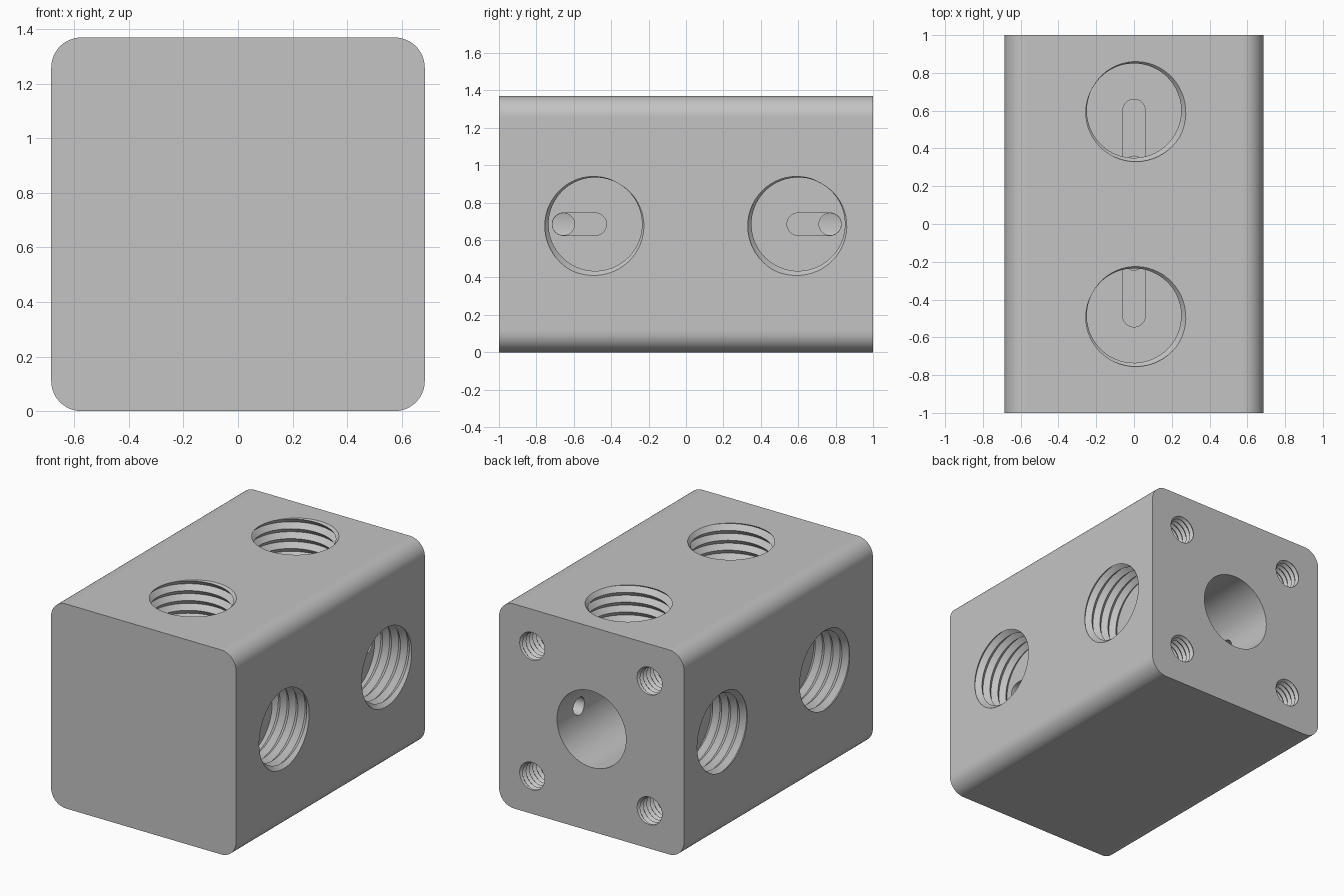
import bpy
import bmesh
from math import pi, cos, sin, ceil, radians
from mathutils import Matrix

if "Cube" in bpy.data.objects:
    bpy.data.objects.remove(bpy.data.objects["Cube"], do_unlink=True)

SIZE, LENGTH, CORNER = 1.37, 2.0, 0.11
MID = SIZE / 2
PORT_DEPTH, PORT_R, DRILL_R = 0.27, 0.25, 0.06
FRONT_PORT, BACK_PORT = -0.485, 0.6
OVER = 0.02

# frames whose local z points out of each machined side
FACING = {
    "top": lambda y: Matrix.Translation((0, y, SIZE)),
    "left": lambda y: Matrix.Translation((MID, y, MID)) @ Matrix.Rotation(pi / 2, 4, "Y"),
    "right": lambda y: Matrix.Translation((-MID, y, MID)) @ Matrix.Rotation(-pi / 2, 4, "Y"),
}


def back_frame(x, z):
    return Matrix.Translation((x, LENGTH / 2, z)) @ Matrix.Rotation(-pi / 2, 4, "X")


def make_object(name, bm):
    bmesh.ops.recalc_face_normals(bm, faces=bm.faces)
    mesh = bpy.data.meshes.new(name)
    bm.to_mesh(mesh)
    bm.free()
    obj = bpy.data.objects.new(name, mesh)
    bpy.context.collection.objects.link(obj)
    return obj


def ring(bm, radius, y, z, sides):
    return [bm.verts.new((radius * cos(2 * pi * i / sides),
                          y + radius * sin(2 * pi * i / sides), z)) for i in range(sides)]


def slot_cutter(radius, y0, y1, top, bottom, sides=32):
    """Round-ended prism; a plain cylinder when y0 equals y1."""
    bm = bmesh.new()
    for y in {y0, y1}:
        for z in (top, bottom):
            ring(bm, radius, y, z, sides)
    bmesh.ops.convex_hull(bm, input=bm.verts)
    bmesh.ops.dissolve_limit(bm, angle_limit=radians(1), verts=bm.verts, edges=bm.edges)
    return make_object("drill_cutter", bm)


def thread_cutter(minor, major, pitch, depth, sides):
    """Helical V-thread closed by flat ends."""
    bm = bmesh.new()
    turns = ceil(depth / pitch) + 1
    start = -(turns + 0.5) * pitch
    crest, root = [], []
    for i in range((turns + 4) * sides):
        a = 2 * pi * i / sides - pi / 6
        z = start + i * pitch / sides
        crest.append(bm.verts.new((minor * cos(a), minor * sin(a), z)))
        root.append(bm.verts.new((major * cos(a), major * sin(a), z + pitch / 2)))
    for i in range(len(crest) - sides - 1):
        bm.faces.new((crest[i], crest[i + 1], root[i + 1], root[i]))
        bm.faces.new((root[i], root[i + 1], crest[i + 1 + sides], crest[i + sides]))
    for z, direction in ((-depth, -1), (OVER, 1)):
        bmesh.ops.bisect_plane(bm, geom=bm.verts[:] + bm.edges[:] + bm.faces[:],
                               plane_co=(0, 0, z), plane_no=(0, 0, direction),
                               clear_outer=True)
    loose = [v for v in bm.verts if not v.link_faces]
    bmesh.ops.delete(bm, geom=loose, context="VERTS")
    bmesh.ops.edgeloop_fill(bm, edges=[e for e in bm.edges if e.is_boundary])
    return make_object("thread_cutter", bm)


def cut(body, cutter, frame):
    cutter.data.transform(frame)
    mod = body.modifiers.new("cut", "BOOLEAN")
    mod.operation, mod.solver, mod.object = "DIFFERENCE", "EXACT", cutter
    bpy.ops.object.modifier_apply(modifier=mod.name)
    bpy.data.objects.remove(cutter, do_unlink=True)


# block with four rounded long edges
bm = bmesh.new()
bmesh.ops.create_cube(bm, size=1, matrix=Matrix.Translation((0, 0, MID))
                      @ Matrix.Diagonal((SIZE, LENGTH, SIZE, 1)))
long_edges = [e for e in bm.edges if abs(e.verts[0].co.y - e.verts[1].co.y) > 1]
bmesh.ops.bevel(bm, geom=long_edges, offset=CORNER, segments=12, profile=0.5,
                affect="EDGES")
block = make_object("valve_block", bm)
bpy.ops.object.select_all(action="DESELECT")
bpy.context.view_layer.objects.active = block
block.select_set(True)

# blind main bore from the back
cut(block, slot_cutter(0.256, 0, 0, OVER, -1.8, 64), back_frame(0, MID))

# threaded mounting holes in the back corners
for sx in (-1, 1):
    for sz in (-1, 1):
        cut(block, thread_cutter(0.085, 0.1, 0.036, 0.3, 32),
            back_frame(sx * 0.435, MID + sz * 0.435))

# threaded side and top ports, each with a floor slot and a drilling to the bore
SLOT_REACH = {"top": -0.3, "left": 0.17, "right": 0}
for side, frame_at in FACING.items():
    for y, outward in ((FRONT_PORT, -1), (BACK_PORT, 1)):
        frame = frame_at(y)
        reach = SLOT_REACH[side] * outward
        cut(block, thread_cutter(PORT_R, 0.279, 0.066, PORT_DEPTH, 56), frame)
        if reach:
            cut(block, slot_cutter(DRILL_R, 0, reach, 0.005 - PORT_DEPTH,
                                   -PORT_DEPTH - 0.06), frame)
        cut(block, slot_cutter(DRILL_R - 0.001, reach, reach, 0.01 - PORT_DEPTH, -0.55), frame)

# plain grey metal
metal = bpy.data.materials.new("grey_metal")
metal.use_nodes = True
grey = (0.55, 0.55, 0.55, 1)
metal.diffuse_color = grey
metal.node_tree.nodes["Principled BSDF"].inputs["Base Color"].default_value = grey
block.data.materials.clear()
block.data.materials.append(metal)

# smooth curved walls, flat outer faces
bpy.ops.object.shade_smooth_by_angle(angle=radians(30))
for face in block.data.polygons:
    face.material_index = 0
    if face.area > 0.5:
        face.use_smooth = False
